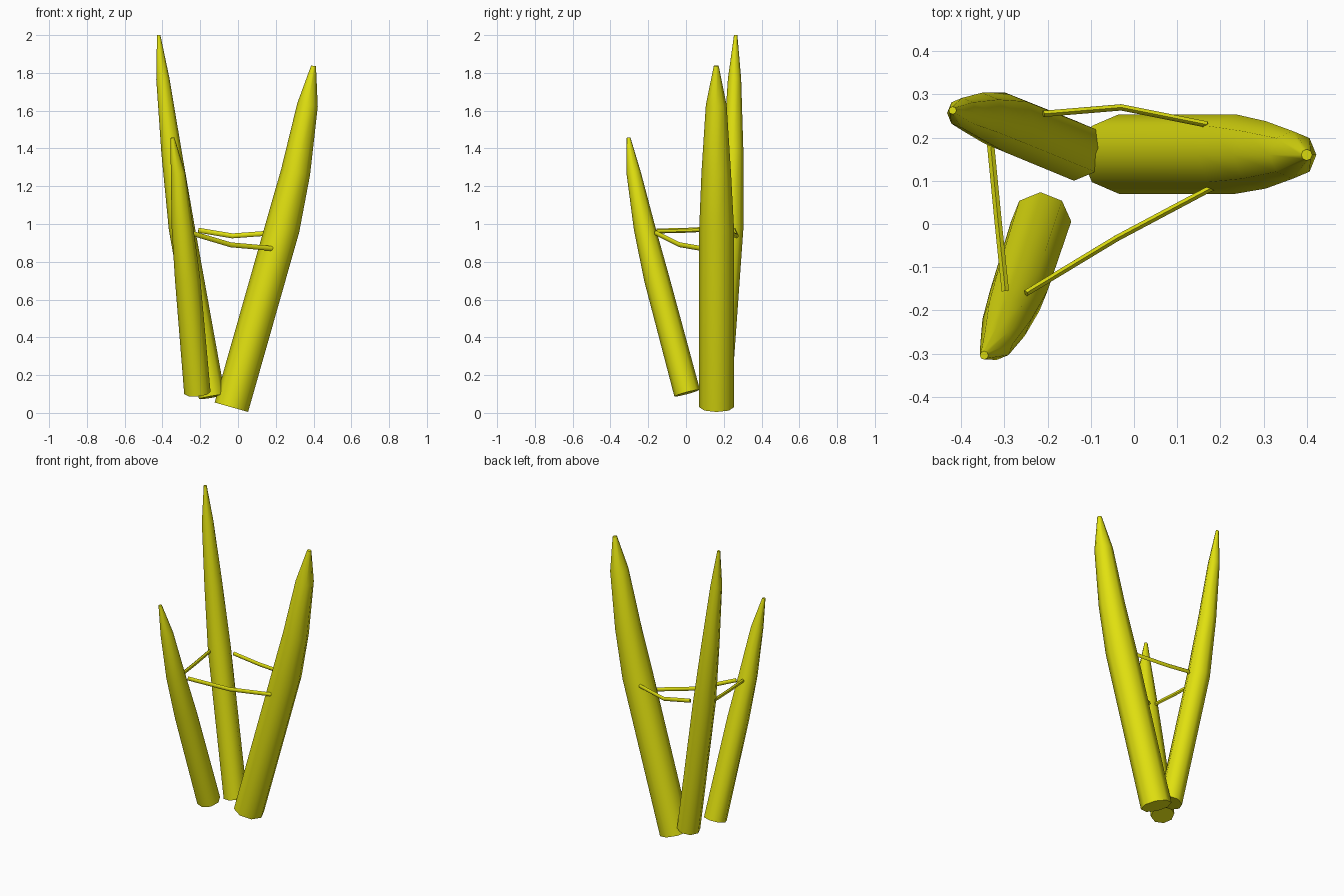
import bpy, bmesh, math
from mathutils import Vector

if "Cube" in bpy.data.objects:
    bpy.data.objects.remove(bpy.data.objects["Cube"])

yellow = bpy.data.materials.new("yellow")
yellow.diffuse_color = (0.75, 0.75, 0.005, 1)
yellow.use_nodes = True
yellow.node_tree.nodes["Principled BSDF"].inputs["Base Color"].default_value = yellow.diffuse_color


def loft(name, stations, sides, squash=1.0):
    """Tube through stations (x, y, z, radius), capped at both ends."""
    bm = bmesh.new()
    pts = [Vector(s[:3]) for s in stations]
    rings = []
    for i, (p, s) in enumerate(zip(pts, stations)):
        before = (p - pts[i - 1]).normalized() if i else Vector()
        after = (pts[i + 1] - p).normalized() if i < len(pts) - 1 else Vector()
        t = (before + after).normalized()
        # upright pieces reference the y axis, level rods the z axis
        ref = Vector((0, 1, 0)) if abs(t.z) > 0.7 else Vector((0, 0, 1))
        u = (ref - t * ref.dot(t)).normalized()
        v = t.cross(u)
        ring = []
        for k in range(sides):
            a = 2 * math.pi * k / sides
            ring.append(bm.verts.new(p + s[3] * (u * math.cos(a) + v * math.sin(a) * squash)))
        rings.append(ring)
    for a, b in zip(rings, rings[1:]):
        for k in range(sides):
            n = (k + 1) % sides
            bm.faces.new((a[k], a[n], b[n], b[k]))
    bm.faces.new(rings[0][::-1])
    bm.faces.new(rings[-1])
    bmesh.ops.recalc_face_normals(bm, faces=bm.faces)
    me = bpy.data.meshes.new(name)
    bm.to_mesh(me)
    bm.free()
    me.materials.append(yellow)
    ob = bpy.data.objects.new(name, me)
    bpy.context.collection.objects.link(ob)
    bpy.ops.object.select_all(action='DESELECT')
    ob.select_set(True)
    bpy.context.view_layer.objects.active = ob
    bpy.ops.object.shade_smooth_by_angle(angle=math.radians(50))
    return ob


# Three leaning pointed spikes
loft("right_spike", [(-0.035, 0.162, 0.030, 0.092), (0.235, 0.162, 0.98, 0.092),
                     (0.305, 0.16, 1.275, 0.078), (0.368, 0.16, 1.63, 0.055),
                     (0.400, 0.16, 1.837, 0.013)], 8)
loft("tall_back_spike", [(-0.138, 0.17, 0.085, 0.070), (-0.298, 0.235, 0.98, 0.069),
                         (-0.352, 0.25, 1.38, 0.054), (-0.398, 0.257, 1.77, 0.035),
                         (-0.420, 0.263, 2.0, 0.009)], 8)
loft("short_front_spike", [(-0.215, 0.006, 0.105, 0.070), (-0.267, -0.155, 0.71, 0.067),
                           (-0.294, -0.22, 0.98, 0.057), (-0.318, -0.277, 1.27, 0.038),
                           (-0.347, -0.304, 1.457, 0.010)], 8)

# Thin bent rods tying the spikes together
R = 0.013
loft("back_rod", [(-0.21, 0.255, 0.967, R), (-0.03, 0.27, 0.937, R), (0.17, 0.23, 0.952, R)], 6, 0.65)
loft("front_rod", [(-0.25, -0.16, 0.953, R), (-0.04, -0.033, 0.89, R), (0.182, 0.085, 0.870, R)], 6, 0.65)
loft("left_rod", [(-0.298, -0.155, 0.963, R), (-0.315, 0.01, 0.967, R), (-0.333, 0.195, 0.977, R)], 6, 0.75)
